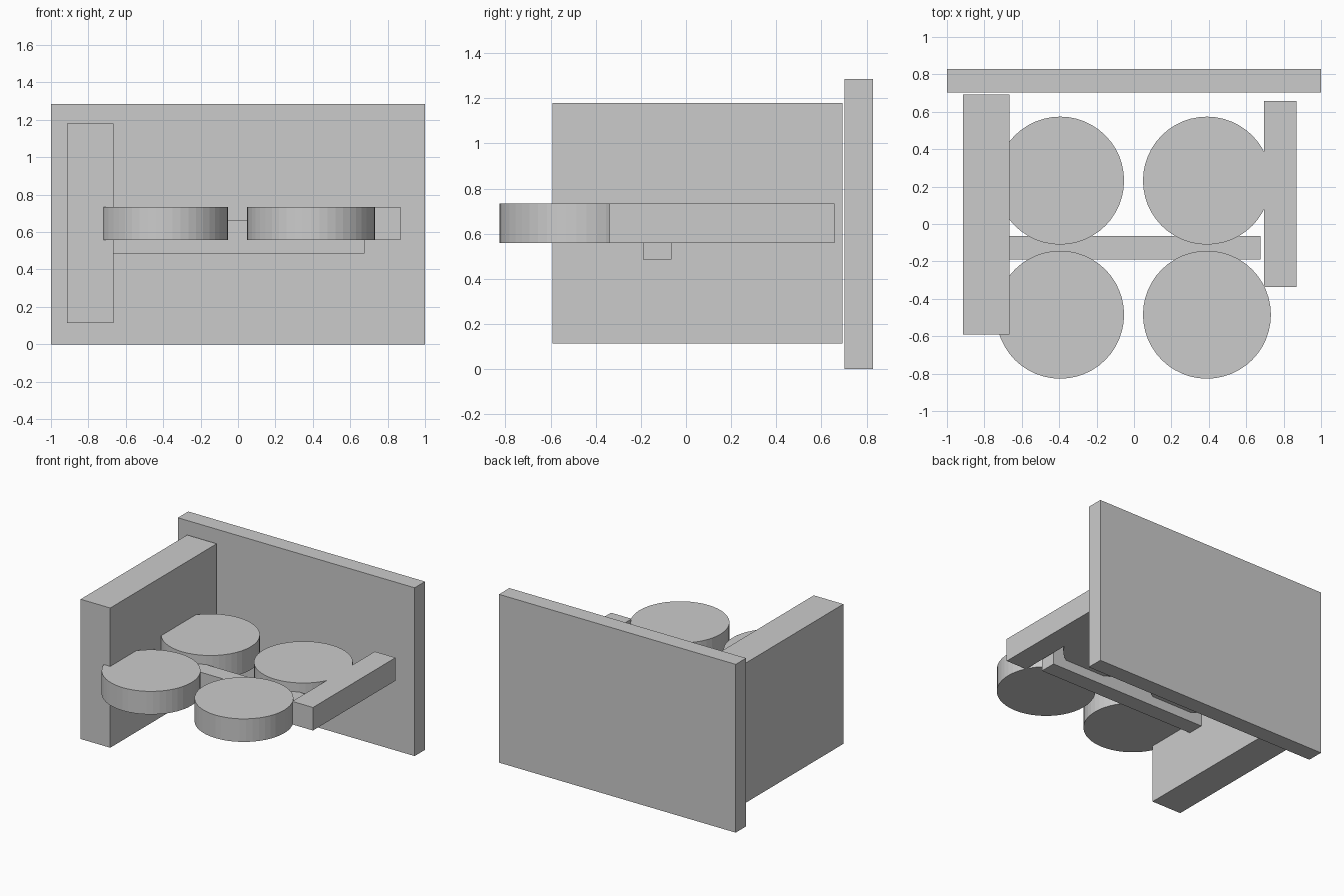
import bpy
from mathutils import Vector

if "Cube" in bpy.data.objects:
    bpy.data.objects.remove(bpy.data.objects["Cube"])


def box(name, lo, hi):
    """Axis-aligned box between two corners."""
    lo, hi = Vector(lo), Vector(hi)
    bpy.ops.mesh.primitive_cube_add(size=1, location=(lo + hi) / 2)
    ob = bpy.context.object
    ob.name = name
    ob.scale = hi - lo
    bpy.ops.object.transform_apply(location=False, rotation=False, scale=True)
    return ob


# Upright panels
box("back_panel", (-1, 0.703, 0), (1, 0.828, 1.285))
box("side_panel", (-0.915, -0.592, 0.113), (-0.665, 0.693, 1.18))

# Rails: one beside the discs, one crossing beneath them
box("side_rail", (0.695, -0.338, 0.558), (0.87, 0.658, 0.734))
box("cross_rail", (-0.675, -0.19, 0.486), (0.675, -0.065, 0.665))

# Four flat round discs
for side, x in (("left", -0.395), ("right", 0.39)):
    for row, y in (("back", 0.232), ("front", -0.485)):
        bpy.ops.mesh.primitive_cylinder_add(
            vertices=48, radius=0.342, depth=0.176, location=(x, y, 0.646))
        bpy.context.object.name = f"disc_{row}_{side}"
